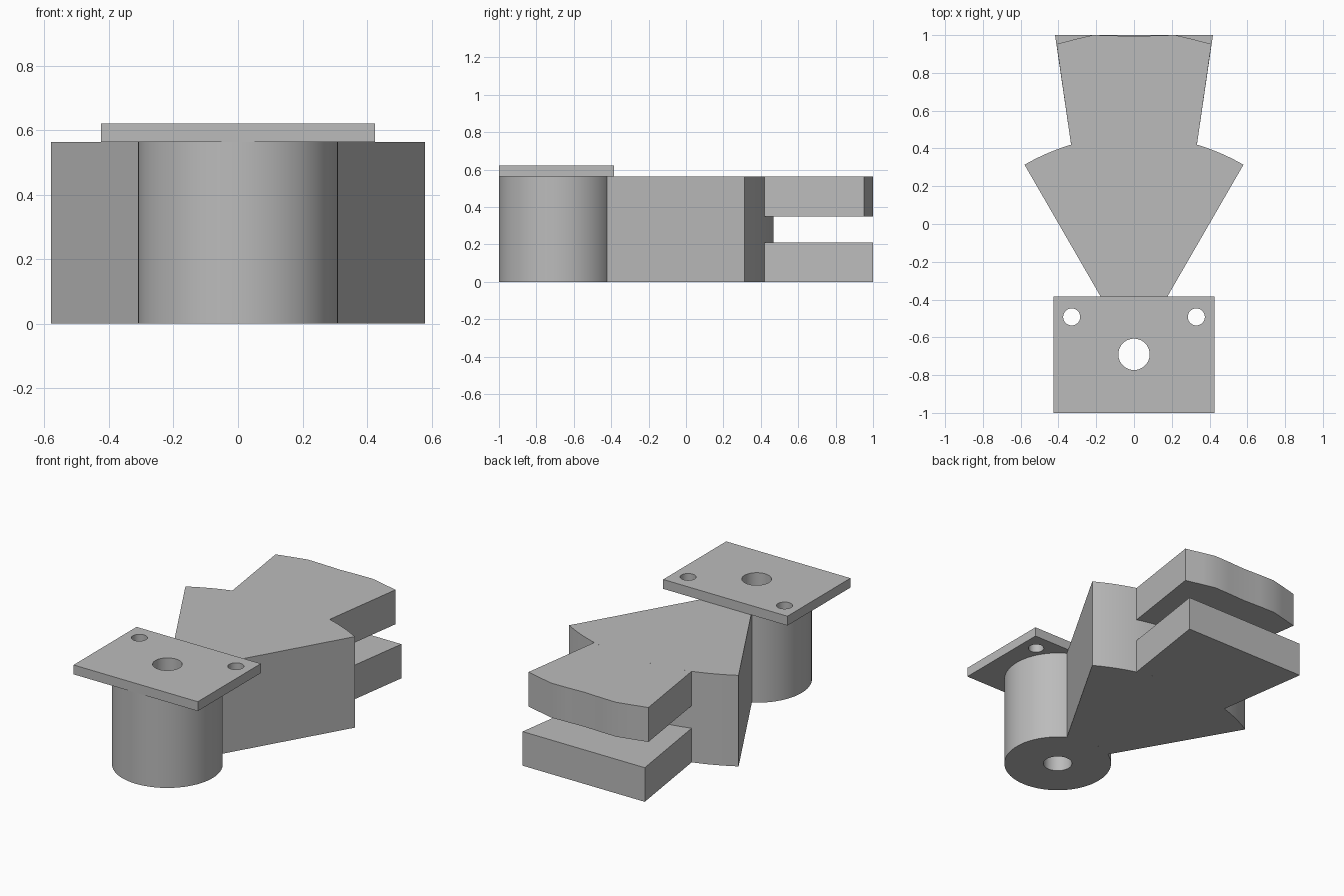
import bpy
import bmesh
from math import sin, cos, radians, asin, tau

if "Cube" in bpy.data.objects:
    bpy.data.objects.remove(bpy.data.objects["Cube"], do_unlink=True)

grey = bpy.data.materials.new("light_grey")
grey.use_nodes = True
colour = (0.5, 0.5, 0.5, 1)
grey.diffuse_color = colour
grey.node_tree.nodes["Principled BSDF"].inputs["Base Color"].default_value = colour

PIVOT_Y = -0.69
BODY_TOP = 0.563
PLATE_TOP = 0.621


def arc(radius, start, end, steps):
    """Points around the pivot, angles measured from +y towards +x."""
    angles = [start + (end - start) * i / steps for i in range(steps + 1)]
    return [(radius * sin(a), PIVOT_Y + radius * cos(a)) for a in angles]


def circle(x, y, radius, steps=64):
    return [(x + radius * cos(tau * i / steps), y + radius * sin(tau * i / steps))
            for i in range(steps)]


def prism(name, outline, bottom, top):
    """Extrude a flat outline straight up."""
    bm = bmesh.new()
    face = bm.faces.new([bm.verts.new((x, y, bottom)) for x, y in outline])
    grown = bmesh.ops.extrude_face_region(bm, geom=[face])["geom"]
    for v in grown:
        if isinstance(v, bmesh.types.BMVert):
            v.co.z = top
    bmesh.ops.recalc_face_normals(bm, faces=bm.faces)
    mesh = bpy.data.meshes.new(name)
    bm.to_mesh(mesh)
    bm.free()
    mesh.materials.append(grey)
    obj = bpy.data.objects.new(name, mesh)
    bpy.context.collection.objects.link(obj)
    return obj


def activate(obj):
    bpy.ops.object.select_all(action='DESELECT')
    obj.select_set(True)
    bpy.context.view_layer.objects.active = obj


def drill(obj, x, y, radius):
    """Cut a vertical round hole right through a part."""
    cutter = prism("hole_cutter", circle(x, y, radius), -0.2, 1)
    cutter.hide_render = True
    activate(obj)
    mod = obj.modifiers.new("hole", 'BOOLEAN')
    mod.operation = 'DIFFERENCE'
    mod.solver = 'EXACT'
    mod.object = cutter
    bpy.ops.object.modifier_apply(modifier=mod.name)
    bpy.data.objects.remove(cutter, do_unlink=True)


# Hub cylinder with its bore
hub = prism("hub", circle(0, PIVOT_Y, 0.31), 0, BODY_TOP)
drill(hub, 0, PIVOT_Y, 0.083)

# Mounting plate with one bore and two bolt holes
plate = prism("mounting_plate",
              [(-0.425, -1), (0.425, -1), (0.425, -0.384), (-0.425, -0.384)],
              BODY_TOP, PLATE_TOP)
drill(plate, 0, PIVOT_Y, 0.083)
for side in (-1, 1):
    drill(plate, side * 0.33, -0.492, 0.045)

# Fan-shaped body, following the hub on the inside
half = radians(30)
outer = 1.159
fan = prism("fan_body",
            arc(0.31, -half, half, 12) + arc(outer, half, -half, 28),
            0, BODY_TOP)

# Two jaws growing out of the curved back of the body
root = asin(0.333 / outer)
jaw_root = arc(outer, -root, root, 16)
lower_jaw = prism("lower_jaw", jaw_root + [(0.418, 1), (-0.418, 1)], 0, 0.211)
upper_jaw = prism("upper_jaw", jaw_root + [
    (0.41, 0.953), (0.3, 0.981), (0.22, 1), (0.12, 0.998), (0, 0.993),
    (-0.12, 0.998), (-0.22, 1), (-0.3, 0.981), (-0.41, 0.953)], 0.35, BODY_TOP)

for part in (hub, plate, fan, lower_jaw, upper_jaw):
    activate(part)
    bpy.ops.object.shade_smooth_by_angle(angle=radians(30))
